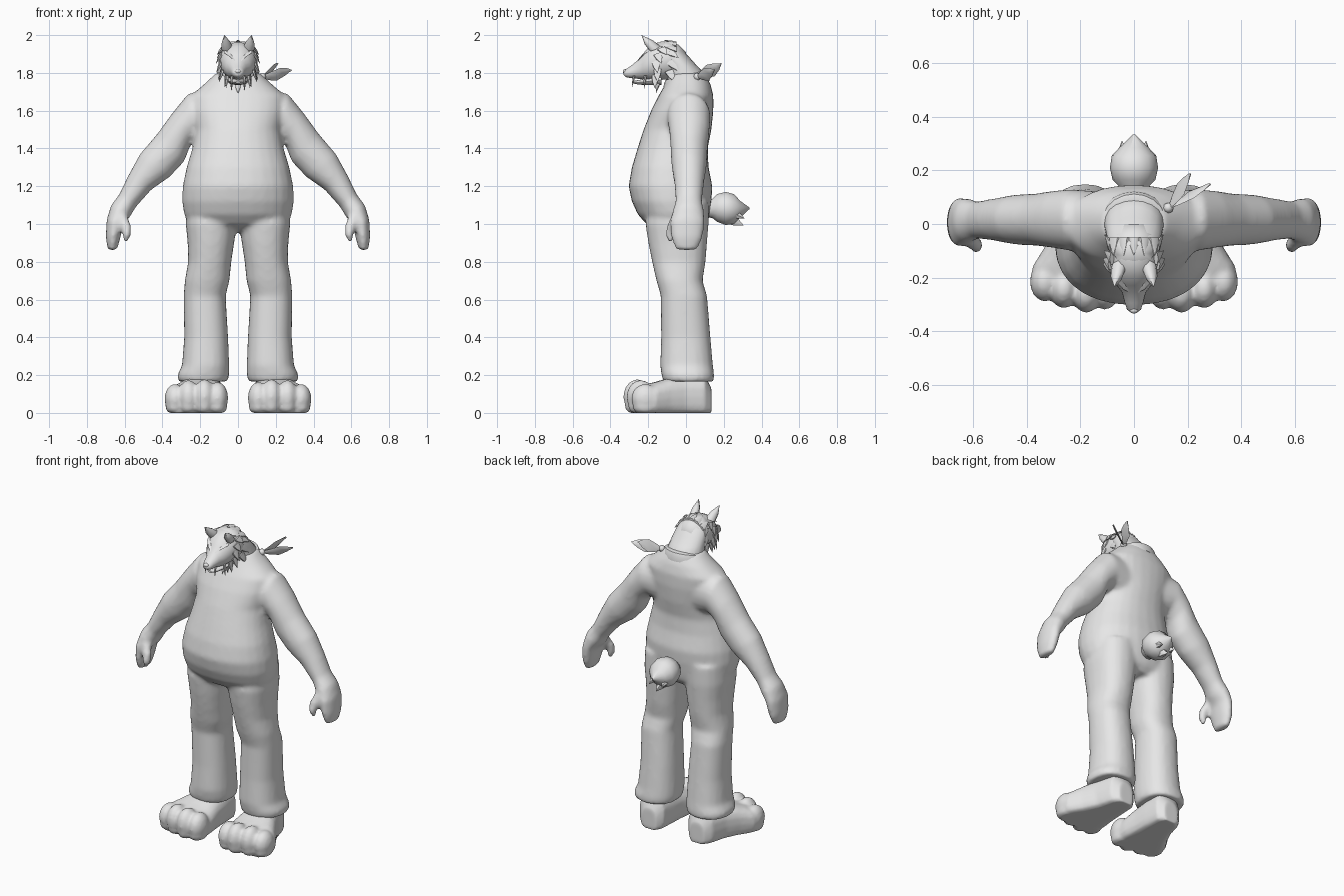
import bpy, bmesh, math
from mathutils import Vector as V

grey = bpy.data.materials.new("plain grey")
grey.diffuse_color = (0.8, 0.8, 0.8, 1)


def loft(bm, rings, n=20, p=2.0):
    """Skin rings given as (centre, u, v) and cap both ends."""
    loops = []
    for c, u, v in rings:
        loop = []
        for i in range(n):
            a = 2 * math.pi * i / n
            cu, sv = (math.copysign(abs(t) ** (2 / p), t) for t in (math.cos(a), math.sin(a)))
            loop.append(bm.verts.new(V(c) + V(u) * cu + V(v) * sv))
        loops.append(loop)
    for a, b in zip(loops, loops[1:]):
        for i in range(n):
            j = (i + 1) % n
            bm.faces.new((a[i], a[j], b[j], b[i]))
    bm.faces.new(loops[0][::-1])
    bm.faces.new(loops[-1])


def level(z, x0, x1, y0, y1):
    """Horizontal ring from its bounds."""
    return ((x0 + x1) / 2, (y0 + y1) / 2, z), ((x1 - x0) / 2, 0, 0), (0, (y1 - y0) / 2, 0)


def upright(y, x0, x1, z0, z1):
    """Ring facing the front, from its bounds."""
    return ((x0 + x1) / 2, y, (z0 + z1) / 2), ((x1 - x0) / 2, 0, 0), (0, 0, (z1 - z0) / 2)


def spike(bm, base, tip, u, v, n=6, mid=0.75):
    """Pointed tuft, tooth, ear or leaf."""
    b, t, u, v = V(base), V(tip), V(u), V(v)
    loft(bm, [(b, u, v), (b.lerp(t, 0.45), u * mid, v * mid), (t, u * 0.02, v * 0.02)], n)


def ball(bm, c, r, seg=16):
    vs = bmesh.ops.create_uvsphere(bm, u_segments=seg, v_segments=seg // 2 + 2, radius=1)["verts"]
    for v in vs:
        v.co = V((c[i] + v.co[i] * r[i] for i in range(3)))


def finish(name, bm, voxel=0, rounds=6, angle=50):
    bmesh.ops.recalc_face_normals(bm, faces=bm.faces)
    me = bpy.data.meshes.new(name)
    bm.to_mesh(me)
    bm.free()
    me.materials.append(grey)
    ob = bpy.data.objects.new(name, me)
    bpy.context.collection.objects.link(ob)
    if voxel:
        m = ob.modifiers.new("merge", "REMESH")
        m.mode, m.voxel_size, m.use_smooth_shade = "VOXEL", voxel, True
        s = ob.modifiers.new("soften", "SMOOTH")
        s.factor, s.iterations = 0.5, rounds
    else:
        bpy.ops.object.select_all(action="DESELECT")
        ob.select_set(True)
        bpy.context.view_layer.objects.active = ob
        bpy.ops.object.shade_smooth_by_angle(angle=math.radians(angle))
    return ob


# Body: torso, arms and trouser legs merged into one skin
bm = bmesh.new()
torso = [(.96, .15, -.12, .08), (1.0, .25, -.21, .115), (1.05, .285, -.255, .125),
         (1.12, .296, -.287, .135), (1.2, .293, -.304, .14), (1.3, .272, -.287, .12),
         (1.4, .242, -.257, .115), (1.5, .225, -.225, .135), (1.6, .25, -.185, .145),
         (1.68, .25, -.145, .145), (1.74, .18, -.11, .13), (1.8, .115, -.08, .10)]
loft(bm, [level(z, -w, w, f, b) for z, w, f, b in torso], 28, 2.2)

# Arm rings: top edge x z, lower edge x z, front y, back y
arm = [(.10, 1.71, .12, 1.42, -.08, .12), (.265, 1.69, .21, 1.45, -.10, .13),
       (.35, 1.585, .25, 1.42, -.09, .125), (.43, 1.475, .285, 1.33, -.082, .115),
       (.52, 1.37, .36, 1.25, -.077, .11), (.585, 1.25, .46, 1.18, -.062, .095),
       (.63, 1.155, .54, 1.09, -.055, .085), (.673, 1.10, .57, 1.04, -.07, .095),
       (.696, 1.02, .605, 1.0, -.085, .1), (.70, .93, .622, .93, -.08, .09),
       (.69, .862, .64, .862, -.055, .06)]
thumb = [(.62, -.04, 1.06, .03), (.592, -.075, .99, .028), (.588, -.085, .94, .024), (.598, -.08, .905, .014)]
leg = [(1.12, .0, .27, -.2, .12), (1.0, .005, .277, -.215, .12), (.9, .02, .267, -.2, .112),
       (.8, .035, .264, -.18, .104), (.7, .045, .282, -.157, .088), (.62, .065, .288, -.134, .112),
       (.4, .052, .285, -.132, .13), (.25, .046, .297, -.137, .143), (.2, .046, .322, -.13, .15),
       (.165, .055, .315, -.12, .147)]
for s in (1, -1):
    loft(bm, [((s * (a + c) / 2, (f + k) / 2, (b + d) / 2), (s * (a - c) / 2, 0, (b - d) / 2),
               (0, (k - f) / 2, 0)) for a, b, c, d, f, k in arm])
    loft(bm, [((s * x, y, z), (r, 0, 0), (0, r, 0)) for x, y, z, r in thumb], 12)
    loft(bm, [level(z, s * a, s * b, f, k) for z, a, b, f, k in leg], 20, 2.3)
finish("body", bm, .013, 7)

# Paws: sole loft with four toes, flat underneath
foot = [(.135, .12, .22, .13), (.10, .085, .26, .2), (0, .075, .29, .2), (-.08, .07, .33, .19),
        (-.16, .06, .38, .165), (-.22, .06, .385, .15), (-.265, .09, .35, .12)]
toes = [(.333, -.215, .075), (.262, -.24, .085), (.178, -.257, .087), (.108, -.245, .08)]
for s, side in ((1, "left"), (-1, "right")):
    bm = bmesh.new()
    loft(bm, [upright(y, s * a, s * b, -.03, h) for y, a, b, h in foot], 20, 2.6)
    for x, y, h in toes:
        ball(bm, (s * x, y, h), (.056, .075, h + .004))
        ball(bm, (s * x, y, h * .5), (.052, .068, h * .7))
    for v in bm.verts:
        v.co.z = max(v.co.z, 0)
    finish(side + "_paw", bm, .011, 3)

# Neck rising to the back of the skull
bm = bmesh.new()
neck = [(.005, 1.74, .115, .11, .0), (0, 1.79, .112, .10, .01), (-.025, 1.84, .105, .09, -.01),
        (-.06, 1.89, .098, .085, -.015), (-.09, 1.935, .08, .07, -.01), (-.10, 1.965, .04, .035, 0)]
loft(bm, [((0, y, z), (w, 0, 0), (0, d, t)) for y, z, w, d, t in neck], 20)
finish("neck", bm)

# Scarf band with a knot and two loose ends
bm = bmesh.new()
loft(bm, [((0, .002, z), (r, 0, 0), (0, r * .9, .022)) for z, r in
          ((1.735, .135), (1.765, .132), (1.785, .122), (1.79, .10))], 20)
ball(bm, (.128, .06, 1.78), (.02, .02, .02), 8)
for tip, half in (((.285, .15, 1.815), (-.01, .012, -.034)), ((.21, .188, 1.85), (.012, -.022, .03))):
    a, b = V((.13, .06, 1.78)), V(tip)
    flat = (b - a).cross(V(half)).normalized() * .005
    loft(bm, [(a.lerp(b, t) - V((0, 0, d)), V(half) * k, flat) for t, k, d in
              ((0, .2, 0), (.25, .65, .005), (.55, 1, .006), (.8, .6, .003), (1, .02, 0))], 6)
finish("scarf", bm)

# Head: skull tapering into the muzzle
bm = bmesh.new()
skull = [(.0, .05, 1.82, 1.91), (-.04, .085, 1.785, 1.95), (-.09, .098, 1.765, 1.967),
         (-.15, .096, 1.76, 1.963), (-.195, .085, 1.76, 1.94), (-.23, .064, 1.765, 1.90),
         (-.255, .045, 1.768, 1.868), (-.295, .034, 1.772, 1.835), (-.32, .026, 1.778, 1.818),
         (-.33, .012, 1.788, 1.808)]
loft(bm, [upright(y, -w, w, a, b) for y, w, a, b in skull], 18)
# Brow ridges
for s in (1, -1):
    loft(bm, [((s * x, y, z), (.004, 0, 0), (0, .012, .009)) for x, y, z in
              ((.016, -.245, 1.872), (.04, -.232, 1.892), (.07, -.20, 1.912))], 8)
finish("head", bm)

bm = bmesh.new()
loft(bm, [upright(y, -w, w, a, b) for y, w, a, b in
          ((-.13, .06, 1.735, 1.79), (-.2, .045, 1.735, 1.775), (-.25, .03, 1.738, 1.762),
           (-.285, .012, 1.745, 1.758))], 12)
finish("lower_jaw", bm)

bm = bmesh.new()
ball(bm, (0, -.322, 1.808), (.017, .013, .012), 10)
finish("nose", bm)

# Fangs
bm = bmesh.new()
for s in (1, -1):
    spike(bm, (s * .032, -.275, 1.785), (s * .036, -.285, 1.725), (.007, 0, 0), (0, .007, 0))
    spike(bm, (s * .056, -.215, 1.785), (s * .064, -.222, 1.715), (.009, 0, 0), (0, .009, 0))
finish("fangs", bm)

# Ears, leaning forward
bm = bmesh.new()
for s in (1, -1):
    spike(bm, (s * .058, -.165, 1.93), (s * .073, -.235, 2.0), (s * .028, 0, -.008), (0, .028, .012), 8, .8)
finish("ears", bm, angle=60)

# Mane: cheek tufts, throat tufts and a jagged crown fringe
bm = bmesh.new()
for s in (1, -1):
    for x, y, z, dx, dy, dz in ((.082, -.13, 1.93, .03, .03, -.035), (.088, -.15, 1.90, .028, .02, -.05),
                                (.088, -.16, 1.86, .027, .01, -.06), (.08, -.15, 1.82, .02, .0, -.07),
                                (.06, -.16, 1.79, .012, -.005, -.07), (.035, -.15, 1.77, .0, -.005, -.065),
                                (.085, -.09, 1.91, .025, .05, -.03), (.088, -.09, 1.86, .02, .05, -.05),
                                (.085, -.09, 1.81, .02, .03, -.06)):
        spike(bm, (s * x, y, z), (s * (x + dx), y + dy, z + dz), (s * .009, 0, .005), (0, .024, .008))
spike(bm, (0, -.14, 1.76), (0, -.16, 1.69), (.02, 0, 0), (0, .012, 0))
for i in range(-2, 3):
    x, z = i * .036, 1.962 - .008 * i * i
    spike(bm, (x, -.05, z - .006), (x * 1.08, -.118, z + .012), (.02, 0, -.005 * i), (0, 0, .012))
finish("mane", bm)

# Bushy tail with pointed tip
bm = bmesh.new()
loft(bm, [upright(y, -w, w, a, b) for y, w, a, b in
          ((.09, .04, 1.04, 1.12), (.14, .055, 1.03, 1.135), (.165, .08, 1.01, 1.16),
           (.21, .09, .992, 1.172), (.255, .083, 1.0, 1.16), (.285, .055, 1.03, 1.125),
           (.335, .003, 1.078, 1.088))], 14)
for x, y, z in ((0, .305, .992), (.045, .31, 1.03), (-.045, .31, 1.03)):
    spike(bm, (x * .8, .23, z + .035), (x, y, z), (.03, 0, 0), (0, .015, .03))
finish("tail", bm)
